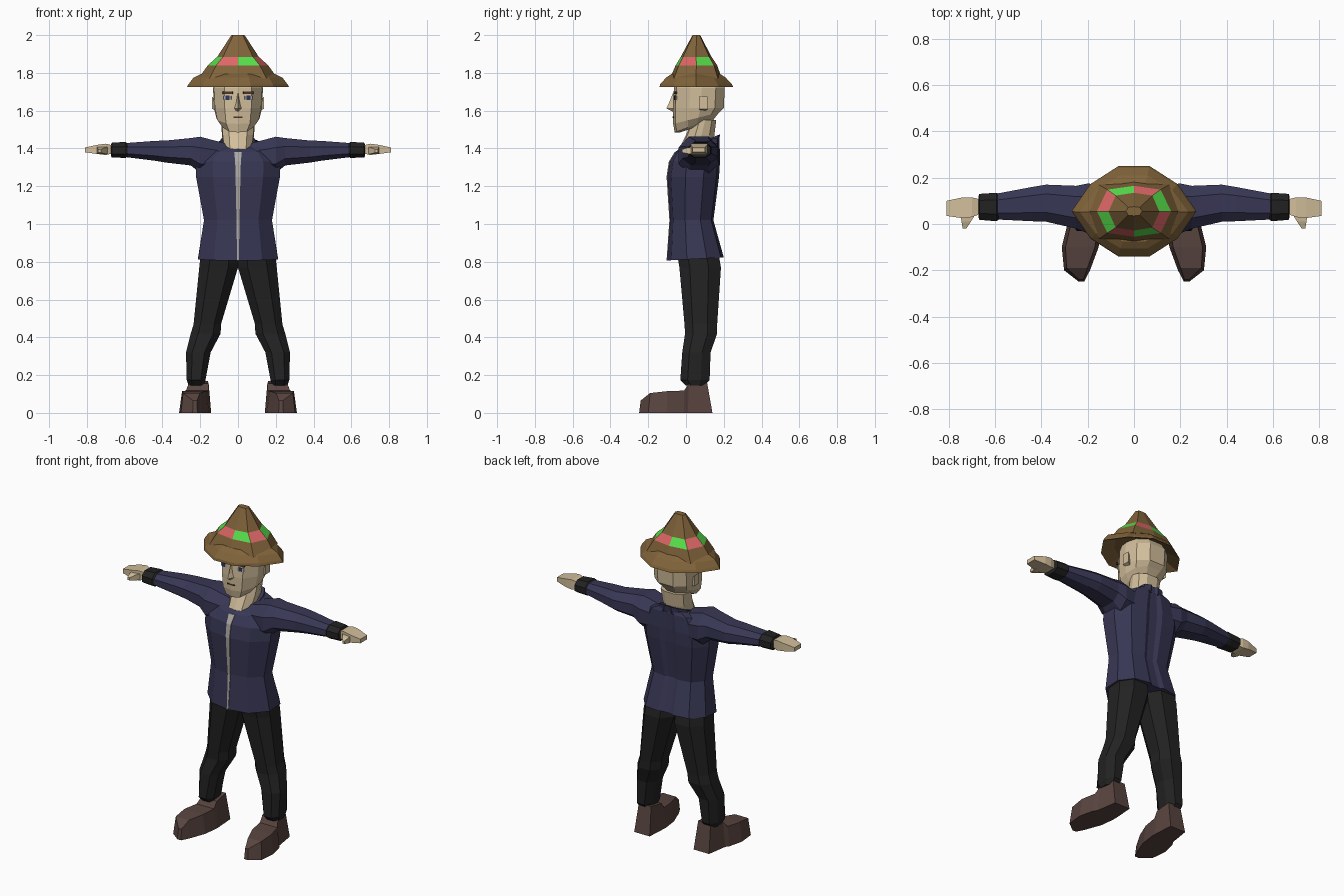
import bpy, bmesh
from mathutils import Vector, Matrix

cube = bpy.data.objects.get("Cube")
if cube:
    bpy.data.objects.remove(cube, do_unlink=True)


def material(name, code):
    srgb = [int(code[i:i + 2], 16) / 255 for i in (0, 2, 4)]
    col = [c / 12.92 if c < 0.04 else ((c + 0.055) / 1.055) ** 2.4 for c in srgb] + [1]
    m = bpy.data.materials.new(name)
    m.use_nodes = True
    m.diffuse_color = col
    bsdf = next(n for n in m.node_tree.nodes if n.type == 'BSDF_PRINCIPLED')
    bsdf.inputs["Base Color"].default_value = col
    return m


STRAW = material("straw_brown", "80633A")
GREEN = material("band_green", "58E04C")
RED = material("band_red", "DE6666")
SKIN = material("skin", "D2BE9B")
NAVY = material("jacket_navy", "383755")
BLACK = material("trouser_black", "222222")
LEATHER = material("boot_leather", "58443F")
ZIP = material("zip_grey", "ABA6A0")
BROW = material("brow_brown", "4A3428")
EYE = material("eye_blue", "2C3560")


def mirrored(half):
    """Close an outline given for x >= 0, listed from front to back."""
    return half + [(-x, y) for x, y in reversed(half) if x > 0]


HEAD = mirrored([(0, -1), (.55, -.9), (.95, -.35), (1, .1), (.85, .65), (.4, 1)])
TORSO = mirrored([(0, -1), (.6, -.85), (1, -.3), (1, .4), (.7, .9), (.25, 1), (.12, .92)])
BRIM = mirrored([(.25, -1), (.7, -.6), (1, 0), (.7, .6), (.25, 1)])
CROWN = mirrored([(0, -1), (.72, -.85), (1, 0), (.72, .85), (0, 1)])
LIMB = [(-1, -.5), (-1, .4), (-.5, 1), (.5, 1), (1, .4), (1, -.5), (.5, -1), (-.5, -1)]
BLOCK = [(-1, -1), (-1, 1), (1, 1), (1, -1)]


def fit(shape, a0, a1, b0, b1):
    return [((a0 + a1) / 2 + u * (a1 - a0) / 2, (b0 + b1) / 2 + v * (b1 - b0) / 2)
            for u, v in shape]


def loft(name, rings, mats, rule=None):
    """Skin a stack of point rings and cap both ends."""
    bm = bmesh.new()
    rows = [[bm.verts.new(p) for p in r] for r in rings]
    n = len(rows[0])
    for k, (lo, hi) in enumerate(zip(rows, rows[1:])):
        for i in range(n):
            j = (i + 1) % n
            f = bm.faces.new((lo[i], lo[j], hi[j], hi[i]))
            if rule:
                f.material_index = rule(k, i)
    bm.faces.new(rows[0][::-1])
    bm.faces.new(rows[-1])
    bmesh.ops.recalc_face_normals(bm, faces=bm.faces)
    me = bpy.data.meshes.new(name)
    bm.to_mesh(me)
    bm.free()
    for m in mats:
        me.materials.append(m)
    ob = bpy.data.objects.new(name, me)
    bpy.context.collection.objects.link(ob)
    return ob


def upright(name, shape, rows, mats, rule=None):
    """Rows: height, front y, back y, half width, tilt (raises the back)."""
    rings = []
    for z, yf, yb, hw, tilt in rows:
        pts = fit(shape, -hw, hw, yf, yb)
        rings.append([(x, y, z + tilt * v) for (x, y), (u, v) in zip(pts, shape)])
    return loft(name, rings, mats, rule)


def plate(name, centre, size, mat, turn=0):
    x, y, z = (s / 2 for s in size)
    ob = loft(name, [[(u * x, v * y, h) for u, v in BLOCK] for h in (-z, z)], [mat])
    ob.data.transform(Matrix.Translation(centre) @ Matrix.Rotation(turn, 4, 'Z'))
    return ob


# Hat: turned-down brim and a crown with a chequered band
upright("hat_brim", BRIM, [
    (1.76, -.07, .18, .18, 0), (1.725, -.14, .25, .27, 0), (1.74, -.137, .243, .262, 0),
    (1.775, -.105, .21, .235, 0), (1.795, -.075, .18, .195, 0)], [STRAW])
upright("hat_crown", CROWN, [
    (1.77, -.085, .19, .21, 0), (1.84, -.055, .165, .16, 0), (1.885, -.028, .135, .11, 0),
    (2.0, .035, .075, .035, 0)], [STRAW, RED, GREEN],
    lambda k, i: (2 if i % 2 == 0 else 1) if k == 1 else 0)

# Head and neck
upright("head", HEAD, [
    (1.515, -.03, .14, .06, .03), (1.525, -.06, .155, .085, .04), (1.56, -.068, .175, .115, .03),
    (1.615, -.07, .2, .128, 0), (1.72, -.064, .205, .132, 0), (1.78, -.04, .17, .11, 0)], [SKIN])
upright("neck", HEAD, [
    (1.34, -.075, .12, .05, .0), (1.40, -.05, .145, .075, .03),
    (1.47, .0, .15, .085, 0), (1.55, .03, .16, .09, 0)], [SKIN])
loft("nose", [[(x * w, y, z) for x, y in ((-1, -.04), (0, tip), (1, -.04))]
              for z, w, tip in ((1.595, .022, -.07), (1.612, .032, -.104),
                                (1.64, .022, -.09), (1.69, .012, -.07))], [SKIN])
plate("mouth", (0, -.066, 1.565), (.05, .009, .006), BROW)

# Jacket: body, raised collar and zip
BODY = [(.815, -.1, .2, .212, .008), (1.02, -.085, .145, .18, 0), (1.25, -.1, .175, .222, 0),
        (1.33, -.088, .18, .225, 0), (1.405, -.058, .178, .17, .025), (1.43, -.04, .172, .08, .035)]
upright("jacket_body", TORSO, BODY, [NAVY])
upright("jacket_collar", TORSO, [(1.40, -.04, .175, .105, .03), (1.435, -.02, .18, .09, .04)], [NAVY])
track = [(z - tilt, yf) for z, yf, yb, hw, tilt in BODY[:5]]
loft("zip", [[(u * w, y + .002 + v * .005, z) for u, v in BLOCK]
             for (z, y), w in zip(track, (.005, .008, .013, .015, .02))], [ZIP])

for side, s in (("left", 1), ("right", -1)):
    # Face details
    plate(side + "_brow", (s * .055, -.057, 1.695), (.055, .009, .014), BROW, s * .19)
    plate(side + "_eye_white", (s * .056, -.055, 1.668), (.042, .006, .02), ZIP, s * .19)
    plate(side + "_iris", (s * .056, -.057, 1.668), (.022, .007, .022), EYE, s * .19)
    loft(side + "_ear", [[(s * x, y, z) for y, z in fit(BLOCK, *box)] for x, box in (
        (.115, (.075, .105, 1.60, 1.65)), (.138, (.07, .115, 1.61, 1.675)))], [SKIN])

    def along_x(name, shape, rows, mat):
        loft(side + name, [[(s * x, y, z) for y, z in fit(shape, *box)]
                           for x, *box in rows], [mat])

    # Arm: sleeve, cuff, hand and thumb
    along_x("_sleeve", LIMB, [
        (.06, -.02, .16, 1.28, 1.425), (.2, -.04, .175, 1.27, 1.462),
        (.25, -.02, .165, 1.31, 1.455), (.38, .01, .17, 1.325, 1.442),
        (.44, .012, .16, 1.335, 1.44), (.6, .02, .13, 1.355, 1.428)], NAVY)
    along_x("_cuff", LIMB, [
        (.585, .018, .13, 1.357, 1.425), (.595, .012, .135, 1.35, 1.435),
        (.668, .018, .13, 1.352, 1.43), (.672, .03, .12, 1.36, 1.42)], BLACK)
    along_x("_hand", BLOCK, [
        (.66, .045, .105, 1.375, 1.415), (.70, .03, .115, 1.365, 1.425),
        (.74, .025, .115, 1.37, 1.42), (.81, .035, .1, 1.38, 1.405)], SKIN)
    loft(side + "_thumb", [[(s * x, y, z) for x, z in fit(BLOCK, *box)] for y, box in (
        (.05, (.68, .75, 1.37, 1.41)), (.01, (.705, .745, 1.372, 1.405)),
        (-.02, (.725, .74, 1.378, 1.395)))], [SKIN])

    # Trouser leg, bent outward at the knee
    loft(side + "_trouser_leg", [[(s * x, y, z) for x, y in fit(LIMB, *box)] for z, *box in (
        (.145, .18, .262, .0, .1), (.175, .172, .272, -.03, .125), (.32, .145, .275, -.02, .13),
        (.42, .092, .25, -.005, .165), (.47, .09, .235, -.008, .165),
        (.77, .0, .205, -.035, .185), (.86, .0, .195, -.05, .17))], [BLACK])

    # Boot, toe turned outward: heel and toe y at sole, y at top, x range, top height
    boot = []
    for y0, y1, x0, x1, top in ((.14, .11, .15, .255, .17), (.01, .015, .142, .275, .155),
                                (-.01, -.01, .142, .29, .118), (-.1, -.1, .153, .312, .115),
                                (-.2, -.19, .19, .302, .105), (-.248, -.24, .215, .24, .065)):
        inset = (x1 - x0) * .1
        boot.append([Vector((s * x, y, z)) for x, y, z in (
            (x0, y0, 0), (x1, y0, 0), (x1 - inset, y1, top), (x0 + inset, y1, top))])
    loft(side + "_boot", boot, [LEATHER])
